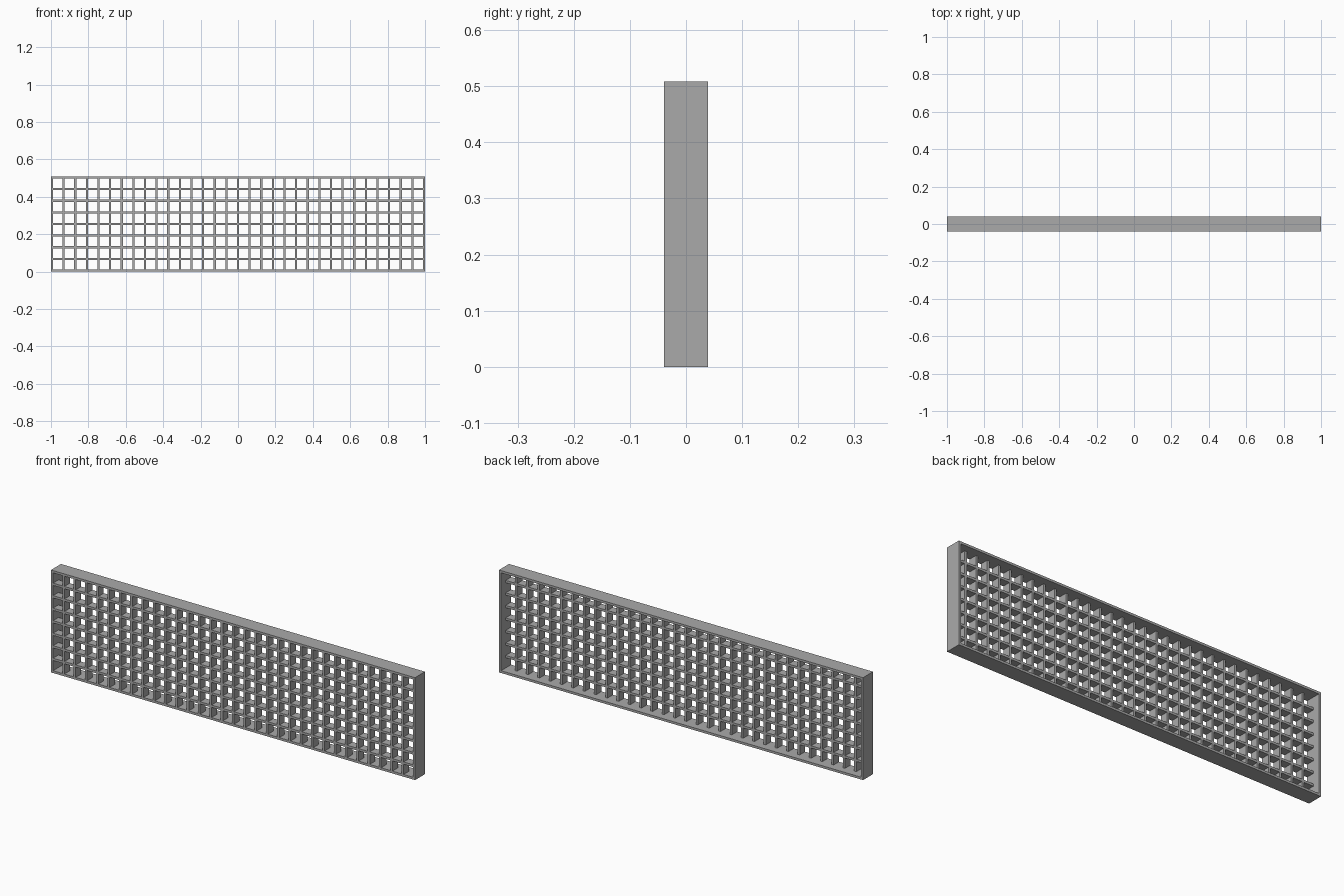
import bpy
import bmesh

if "Cube" in bpy.data.objects:
    bpy.data.objects.remove(bpy.data.objects["Cube"])

COLS, ROWS = 32, 8
LENGTH, DEPTH = 2.0, 0.078
BAR = 0.0115
PITCH = (LENGTH - BAR) / COLS
GRID_DEPTH = 0.042            # lattice is flush at the front, recessed at the back

steel = bpy.data.materials.new("steel grey")
steel.use_nodes = True
grey = (0.4, 0.4, 0.4, 1)
steel.diffuse_color = grey
steel.node_tree.nodes["Principled BSDF"].inputs["Base Color"].default_value = grey


def edges(count, start):
    """Coordinates of both sides of every bar."""
    return [start + i * PITCH + side for i in range(count + 1) for side in (0, BAR)]


xs = edges(COLS, -LENGTH / 2)
zs = edges(ROWS, 0)


def panel(name, keep, depth):
    """Solid sheet made of the kept cells, pushed back from the front plane."""
    bm = bmesh.new()
    grid = [[bm.verts.new((x, -DEPTH / 2, z)) for z in zs] for x in xs]
    for i in range(len(xs) - 1):
        for j in range(len(zs) - 1):
            if keep(i, j):
                bm.faces.new((grid[i][j], grid[i + 1][j],
                              grid[i + 1][j + 1], grid[i][j + 1]))
    bmesh.ops.delete(bm, geom=[v for v in bm.verts if not v.link_faces], context='VERTS')
    result = bmesh.ops.extrude_face_region(bm, geom=bm.faces[:], use_keep_orig=True)
    moved = [g for g in result["geom"] if isinstance(g, bmesh.types.BMVert)]
    bmesh.ops.translate(bm, vec=(0, depth, 0), verts=moved)
    bmesh.ops.recalc_face_normals(bm, faces=bm.faces[:])
    mesh = bpy.data.meshes.new(name)
    bm.to_mesh(mesh)
    bm.free()
    mesh.materials.append(steel)
    bpy.context.collection.objects.link(bpy.data.objects.new(name, mesh))


def on_border(i, j):
    return i in (0, len(xs) - 2) or j in (0, len(zs) - 2)


# Deep rim around the panel
panel("outer_frame", on_border, DEPTH)

# Crossing bars inside the rim (even strips are bars, odd ones are openings)
panel("grating_lattice",
      lambda i, j: not on_border(i, j) and (i % 2 == 0 or j % 2 == 0), GRID_DEPTH)
